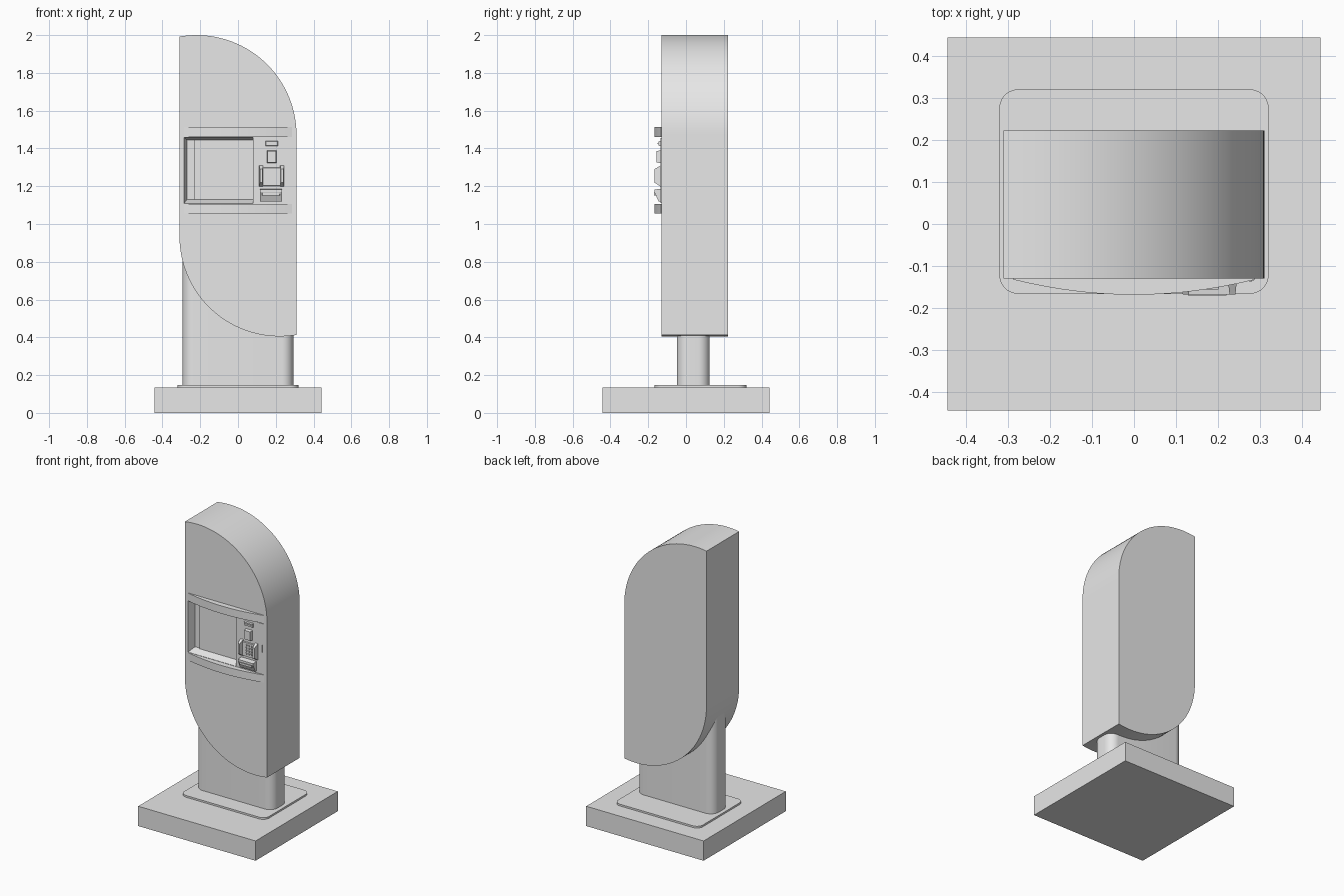
import bpy, bmesh, math
from mathutils import Vector

cube = bpy.data.objects.get("Cube")
if cube:
    bpy.data.objects.remove(cube, do_unlink=True)

grey = bpy.data.materials.new("light grey")
grey.use_nodes = True
GREY = (0.8, 0.8, 0.8, 1)
grey.diffuse_color = GREY
grey.node_tree.nodes["Principled BSDF"].inputs["Base Color"].default_value = GREY


def finish(name, bm, smooth=False):
    bmesh.ops.recalc_face_normals(bm, faces=bm.faces[:])
    mesh = bpy.data.meshes.new(name)
    bm.to_mesh(mesh)
    bm.free()
    mesh.materials.append(grey)
    ob = bpy.data.objects.new(name, mesh)
    bpy.context.collection.objects.link(ob)
    bpy.ops.object.select_all(action="DESELECT")
    bpy.context.view_layer.objects.active = ob
    ob.select_set(True)
    if smooth:
        bpy.ops.object.shade_smooth_by_angle(angle=math.radians(30))
    return ob


def loft(name, start, end, smooth=False):
    """Solid between two outlines with the same number of points."""
    bm = bmesh.new()
    a = [bm.verts.new(p) for p in start]
    b = [bm.verts.new(p) for p in end]
    bm.faces.new(a)
    bm.faces.new(b[::-1])
    for i in range(len(a)):
        j = (i + 1) % len(a)
        bm.faces.new((a[i], b[i], b[j], a[j]))
    return finish(name, bm, smooth)


def arc(cx, cy, r, a0, a1, n):
    return [(cx + r * math.cos(math.radians(a0 + (a1 - a0) * i / n)),
             cy + r * math.sin(math.radians(a0 + (a1 - a0) * i / n))) for i in range(n + 1)]


def rect(x0, x1, z0, z1, y):
    return [(x0, y, z0), (x1, y, z0), (x1, y, z1), (x0, y, z1)]


def block(name, x0, x1, z0, z1, y0, y1, inset=0):
    """Block facing the front, its front face drawn in by inset."""
    return loft(name, rect(x0 + inset, x1 - inset, z0 + inset, z1 - inset, y0),
                rect(x0, x1, z0, z1, y1))


def rounded_slab(name, x, y0, y1, r, z0, z1):
    pts = []
    for cx, cy, a in ((x - r, y1 - r, 0), (r - x, y1 - r, 90),
                      (r - x, y0 + r, 180), (x - r, y0 + r, 270)):
        pts += arc(cx, cy, r, a, a + 90, 10)
    return loft(name, [(*p, z0) for p in pts], [(*p, z1) for p in pts], True)


# Base, floor plate and pedestal
block("base", -0.443, 0.443, 0, 0.135, -0.443, 0.443)
rounded_slab("floor_plate", 0.32, -0.166, 0.32, 0.045, 0.13, 0.147)
rounded_slab("pedestal", 0.293, -0.048, 0.125, 0.06, 0.14, 0.9)

# Cabinet: one half outline, turned half a circle for the other half
MID, R = 1.2025, 0.53
half = arc(-0.22, 1.47, R, 0, 99.8, 36)
outline = half + [(-x, 2 * MID - z) for x, z in half]
cabinet = loft("cabinet", [(x, -0.13, z) for x, z in outline],
               [(x, 0.222, z) for x, z in outline], True)

# Recess for the screen, with sloping walls
cutter = loft("recess_cutter", rect(-0.289, 0.08, 1.105, 1.462, -0.14),
              rect(-0.27, 0.08, 1.13, 1.445, -0.078))
cutter.hide_render = True
cut = cabinet.modifiers.new("recess", "BOOLEAN")
cut.operation = "DIFFERENCE"
cut.solver = "EXACT"
cut.object = cutter
bpy.context.view_layer.objects.active = cabinet
bpy.ops.object.modifier_apply(modifier=cut.name)
bpy.data.objects.remove(cutter, do_unlink=True)
block("screen", -0.23, 0.08, 1.13, 1.445, -0.086, -0.075)


# Bowed bars above and below the screen
def bow(z, back):
    pts = []
    for i in range(25):
        x = -0.287 + 0.574 * i / 24
        pts.append((x, -0.132 - 0.036 * (1 - (x / 0.287) ** 2), z))
    return pts + [(0.287, back, z), (-0.287, back, z)]


loft("upper_bar", bow(1.46, -0.125), bow(1.513, -0.125), True)
loft("lower_bar", bow(1.055, -0.125), bow(1.107, -0.125), True)

# Control panel
block("control_panel", 0.08, 0.285, 1.11, 1.455, -0.134, -0.125)
block("card_reader", 0.145, 0.212, 1.412, 1.44, -0.146, -0.13, 0.003)
block("card_slot", 0.155, 0.202, 1.423, 1.429, -0.15, -0.14)
block("sensor", 0.153, 0.205, 1.322, 1.39, -0.156, -0.13, 0.004)
block("key_plate", 0.125, 0.235, 1.2, 1.3, -0.142, -0.13, 0.003)
for row in range(4):
    for col in range(3):
        x, z = 0.157 + col * 0.018, 1.217 + row * 0.019
        block("key", x, x + 0.011, z, z + 0.011, -0.146, -0.14)

# Hand guards beside the keypad
for name, inner, outer in (("guard_right", 0.134, 0.112), ("guard_left", 0.223, 0.245)):
    x0, x1 = sorted((inner, outer))
    loft(name, rect(x0 + 0.004, x1 - 0.004, 1.22, 1.29, -0.168),
         rect(x0, x1, 1.195, 1.312, -0.13))
block("coin_slot", 0.274, 0.279, 1.26, 1.31, -0.138, -0.13)

# Receipt tray: wedge leaning out toward its top, with a raised lip
wedge = [(-0.13, 1.12), (-0.145, 1.12), (-0.168, 1.17), (-0.168, 1.182), (-0.13, 1.187)]
loft("receipt_tray", [(0.117, y, z) for y, z in wedge], [(0.232, y, z) for y, z in wedge])
block("receipt_lip", 0.127, 0.222, 1.15, 1.168, -0.17, -0.155, 0.002)
